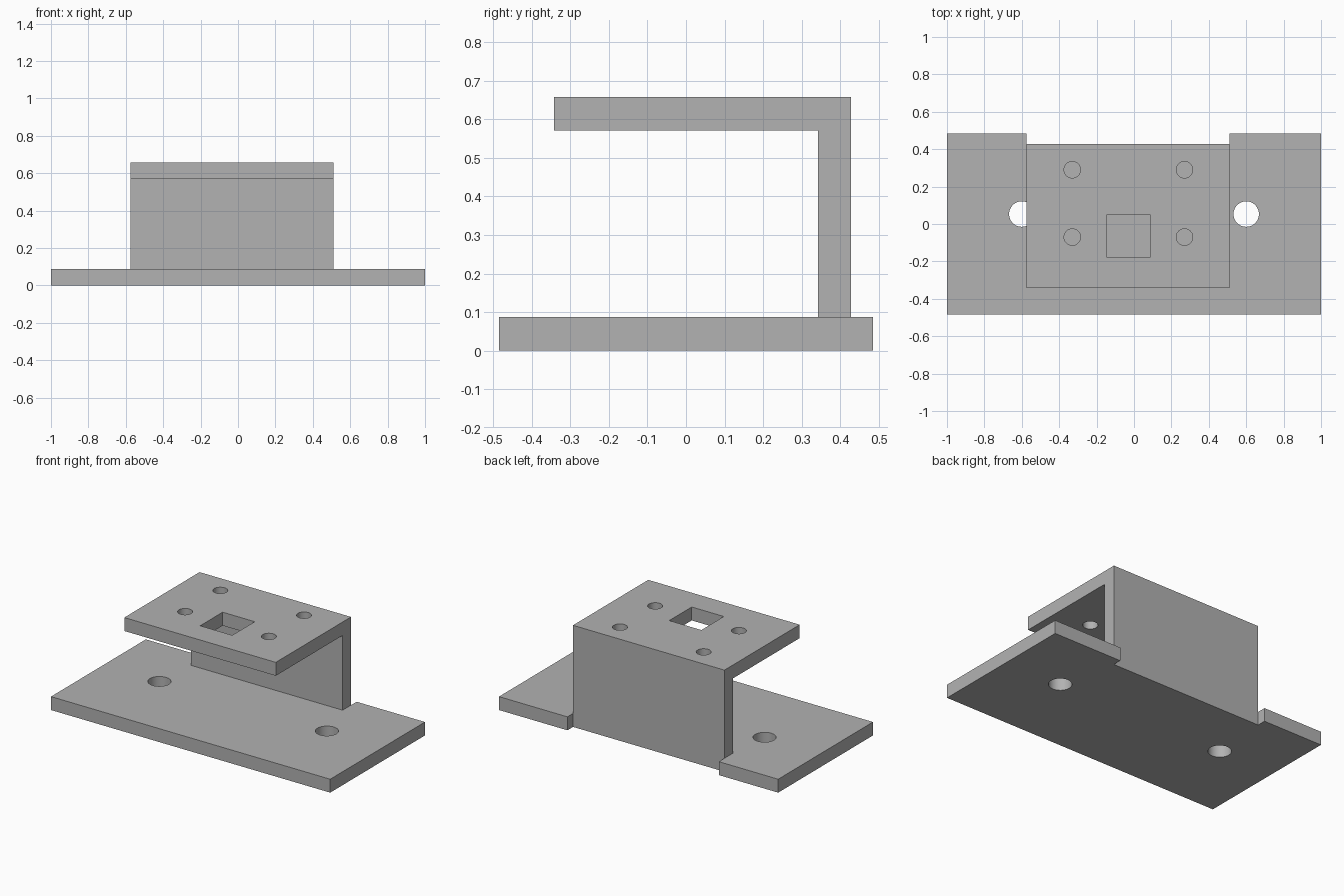
import bpy
import bmesh
import math
from mathutils import Vector

cube = bpy.data.objects.get("Cube")
if cube:
    bpy.data.objects.remove(cube, do_unlink=True)

# One plain grey for the whole bracket
grey = bpy.data.materials.new("mid_grey")
grey.use_nodes = True
colour = (0.447, 0.447, 0.447, 1.0)
grey.diffuse_color = colour
grey.node_tree.nodes["Principled BSDF"].inputs["Base Color"].default_value = colour

# Shared dimensions
THICK = 0.087
LEFT_X, RIGHT_X = 0.51, -0.575
WALL_FRONT, WALL_BACK = 0.342, 0.428
DEPTH = 0.485
TOP = 0.658


def prism(name, outline, push):
    """Extrude a closed outline of 3D points along the push vector."""
    bm = bmesh.new()
    face = bm.faces.new([bm.verts.new(p) for p in outline])
    moved = bmesh.ops.extrude_face_region(bm, geom=[face])["geom"]
    verts = [v for v in moved if isinstance(v, bmesh.types.BMVert)]
    bmesh.ops.translate(bm, verts=verts, vec=Vector(push))
    bmesh.ops.recalc_face_normals(bm, faces=bm.faces)
    mesh = bpy.data.meshes.new(name)
    bm.to_mesh(mesh)
    bm.free()
    mesh.materials.append(grey)
    obj = bpy.data.objects.new(name, mesh)
    bpy.context.collection.objects.link(obj)
    return obj


def cut(obj, outline, bottom):
    """Cut a vertical opening with the given xy outline through a plate."""
    cutter = prism("cutter", [(x, y, bottom - THICK) for x, y in outline],
                   (0, 0, 3 * THICK))
    cutter.hide_render = True
    mod = obj.modifiers.new("opening", "BOOLEAN")
    mod.operation = "DIFFERENCE"
    mod.solver = "EXACT"
    mod.object = cutter
    bpy.context.view_layer.objects.active = obj
    bpy.ops.object.modifier_apply(modifier=mod.name)
    bpy.data.objects.remove(cutter, do_unlink=True)


def circle(x, y, radius, sides=48):
    angles = [math.tau * i / sides for i in range(sides)]
    return [(x + radius * math.cos(a), y + radius * math.sin(a)) for a in angles]


# Base plate with a rear notch and two mounting holes
base_outline = [(-1, -DEPTH), (1, -DEPTH), (1, DEPTH), (LEFT_X, DEPTH),
                (LEFT_X, WALL_BACK), (RIGHT_X, WALL_BACK),
                (RIGHT_X, DEPTH), (-1, DEPTH)]
base = prism("base_plate", [(x, y, 0) for x, y in base_outline], (0, 0, THICK))
for x in (-0.6, 0.6):
    cut(base, circle(x, 0.053, 0.068), 0)

# Upright wall and overhanging shelf as one bent profile
shelf_under = TOP - THICK
profile = [(WALL_FRONT, THICK), (WALL_BACK, THICK), (WALL_BACK, TOP),
           (-0.342, TOP), (-0.342, shelf_under), (WALL_FRONT, shelf_under)]
shelf = prism("wall_and_shelf", [(RIGHT_X, y, z) for y, z in profile],
              (LEFT_X - RIGHT_X, 0, 0))

# Four screw holes and a square window in the shelf
for x in (-0.33, 0.27):
    for y in (-0.07, 0.29):
        cut(shelf, circle(x, y, 0.044), shelf_under)
cut(shelf, [(-0.145, -0.18), (0.085, -0.18), (0.085, 0.05), (-0.145, 0.05)],
    shelf_under)

# Smooth hole walls, crisp plate edges
for obj in (base, shelf):
    bpy.ops.object.select_all(action="DESELECT")
    obj.select_set(True)
    bpy.context.view_layer.objects.active = obj
    bpy.ops.object.shade_smooth_by_angle(angle=math.radians(30))
